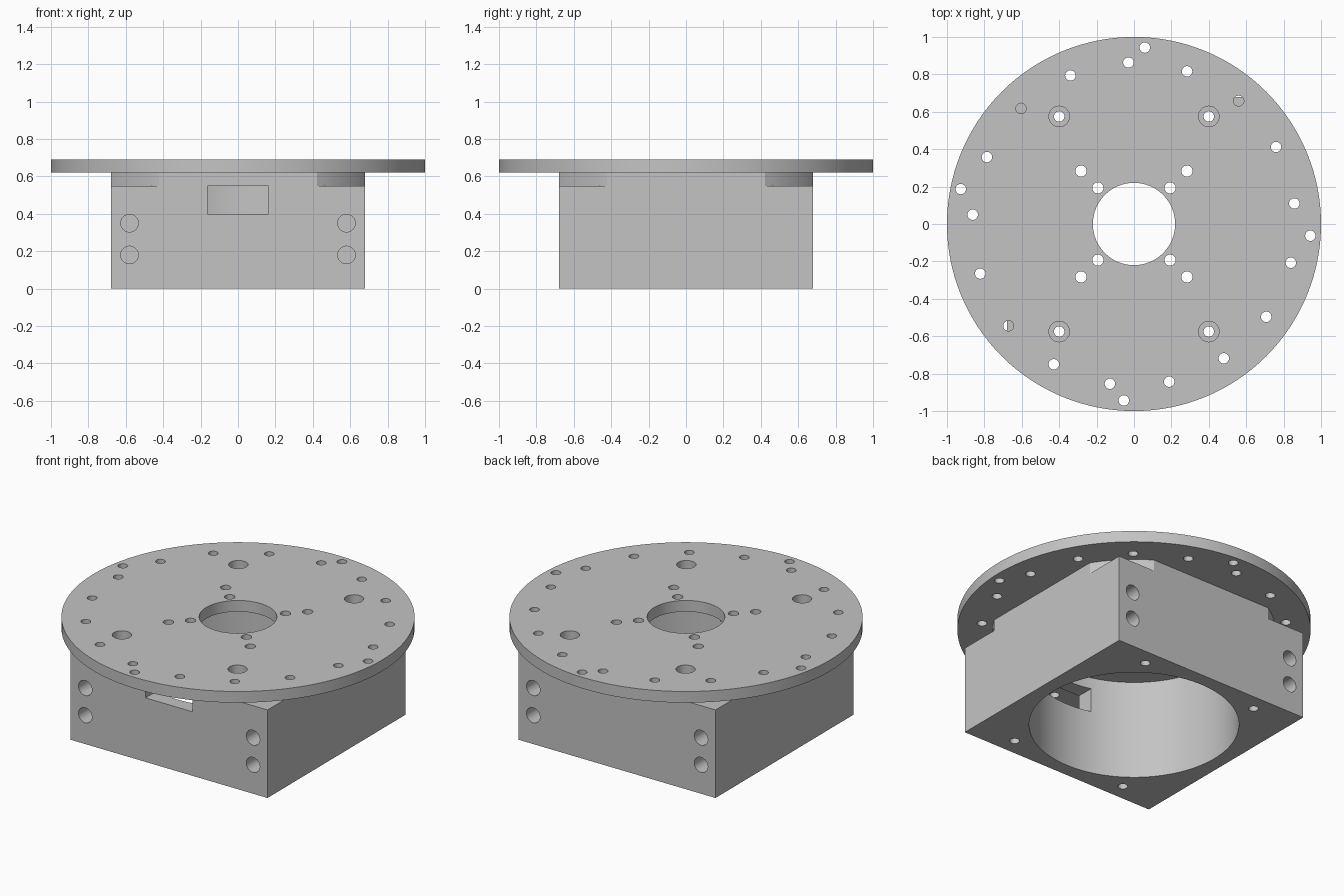
import bpy, bmesh
from math import cos, sin, radians, pi
from mathutils import Matrix, Vector

cube = bpy.data.objects.get("Cube")
if cube:
    bpy.data.objects.remove(cube, do_unlink=True)

HALF, STEP_Z, BODY_Z, TOP_Z = 0.68, 0.55, 0.62, 0.69

grey = bpy.data.materials.new("machined_grey")
grey.use_nodes = True
colour = (0.55, 0.55, 0.55, 1)
grey.diffuse_color = colour
for node in grey.node_tree.nodes:
    if node.type == 'BSDF_PRINCIPLED':
        node.inputs["Base Color"].default_value = colour


def make_object(name, bm):
    mesh = bpy.data.meshes.new(name)
    bm.to_mesh(mesh)
    bm.free()
    mesh.materials.append(grey)
    obj = bpy.data.objects.new(name, mesh)
    bpy.context.collection.objects.link(obj)
    return obj


def cylinders(name, spots, radius, low, high, axis='Z', segments=32):
    """One mesh of equal cylinders; each spot is the position across the axis."""
    bm = bmesh.new()
    mid = (low + high) / 2
    for a, b in spots:
        if axis == 'Z':
            place = Matrix.Translation((a, b, mid))
        else:
            place = Matrix.Translation((a, mid, b)) @ Matrix.Rotation(pi / 2, 4, 'X')
        bmesh.ops.create_cone(bm, cap_ends=True, segments=segments, radius1=radius,
                              radius2=radius, depth=high - low, matrix=place)
    return make_object(name, bm)


def box(name, low, high):
    low, high = Vector(low), Vector(high)
    bm = bmesh.new()
    bmesh.ops.create_cube(bm, size=1, matrix=Matrix.Translation((low + high) / 2)
                          @ Matrix.Diagonal((*(high - low), 1)))
    return make_object(name, bm)


def cut(target, cutter):
    cutter.hide_render = True
    mod = target.modifiers.new("cut", 'BOOLEAN')
    mod.operation, mod.solver, mod.object = 'DIFFERENCE', 'EXACT', cutter
    bpy.context.view_layer.objects.active = target
    bpy.ops.object.modifier_apply(modifier=mod.name)
    bpy.data.objects.remove(cutter, do_unlink=True)


def ring(radius, angles):
    return [(radius * cos(radians(a)), radius * sin(radians(a))) for a in angles]


def mirrored(x, y):
    return [(sx * x, sy * y) for sx in (-1, 1) for sy in (-1, 1)]


centre = [(0, 0)]
bolts = mirrored(0.4, 0.575)

# Square housing with rounded upper corners
housing = box("housing", (-HALF, -HALF, 0), (HALF, HALF, BODY_Z))
corners = cylinders("corner_cutter", centre, 1.2, STEP_Z, 0.8, segments=64)
cut(corners, cylinders("collar_cutter", centre, 0.8, 0.4, 0.9, segments=128))
cut(housing, corners)

# Main bore, bolt holes and front slot
cut(housing, cylinders("bore_cutter", centre, 0.594, -0.1, 0.8, segments=128))
cut(housing, cylinders("bolt_cutter", bolts, 0.028, -0.1, 0.8))
cut(housing, box("slot_cutter", (-0.163, -0.9, 0.4), (0.163, -0.4, STEP_Z)))

# Blind mounting holes in the front and back faces
side_spots = [(x, z) for x in (-0.58, 0.58) for z in (0.18, 0.35)]
for low, high in ((-0.9, -0.38), (0.38, 0.9)):
    cut(housing, cylinders("side_hole_cutter", side_spots, 0.047, low, high, 'Y'))

# Round top plate with its centre opening and bolt head holes
plate = cylinders("top_plate", centre, 1.0, BODY_Z, TOP_Z, segments=128)
cut(plate, cylinders("opening_cutter", centre, 0.22, 0.5, 0.8, segments=64))
cut(plate, cylinders("bolt_head_cutter", bolts, 0.055, 0.5, 0.8))

# Small holes: inner pattern, evenly spaced rim circle and outermost four
small = mirrored(0.193, 0.193) + mirrored(0.283, 0.283)
cut(plate, cylinders("inner_hole_cutter", small, 0.03, 0.5, 0.8))
rim = ring(0.864, [92 + i * 360 / 17 for i in range(17)])
rim += ring(0.945, [86.5, 168.6, 266.7, 356.2])
cut(plate, cylinders("rim_hole_cutter", rim, 0.028, 0.5, 0.8, segments=24))

# Smooth round walls, crisp edges
for obj in (housing, plate):
    bpy.ops.object.select_all(action='DESELECT')
    obj.select_set(True)
    bpy.context.view_layer.objects.active = obj
    bpy.ops.object.shade_smooth_by_angle(angle=radians(30))
